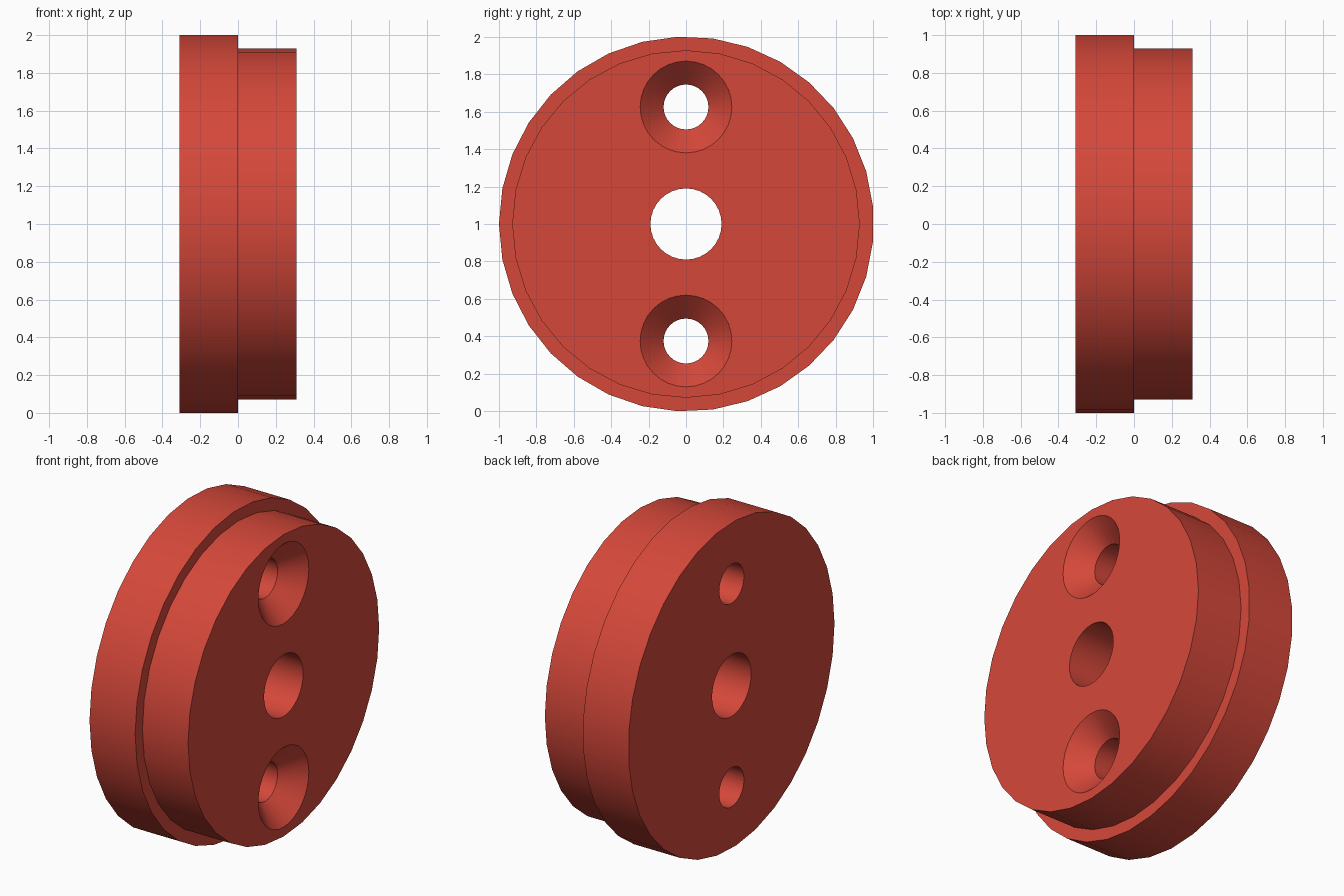
import bpy, bmesh, math

if "Cube" in bpy.data.objects:
    bpy.data.objects.remove(bpy.data.objects["Cube"])

red = bpy.data.materials.new("red")
red.diffuse_color = (0.665, 0.064, 0.042, 1)
red.use_nodes = True
red.node_tree.nodes["Principled BSDF"].inputs["Base Color"].default_value = red.diffuse_color


def turned(name, profile, sides, y=0.0, z=1.0):
    """Closed solid turned around the x axis from (x, radius) points."""
    bm = bmesh.new()
    rings = []
    for x, r in profile:
        ring = []
        for i in range(sides):
            a = math.pi + 2 * math.pi * i / sides
            ring.append(bm.verts.new((x, y + r * math.cos(a), z + r * math.sin(a))))
        rings.append(ring)
    for a, b in zip(rings, rings[1:]):
        for i in range(sides):
            j = (i + 1) % sides
            bm.faces.new((a[i], a[j], b[j], b[i]))
    bm.faces.new(rings[0])
    bm.faces.new(rings[-1])
    bmesh.ops.recalc_face_normals(bm, faces=bm.faces)
    mesh = bpy.data.meshes.new(name)
    bm.to_mesh(mesh)
    bm.free()
    mesh.materials.append(red)
    ob = bpy.data.objects.new(name, mesh)
    bpy.context.collection.objects.link(ob)
    return ob


def combine(target, tool, operation):
    """Apply a boolean and discard the tool object."""
    mod = target.modifiers.new(operation.lower(), 'BOOLEAN')
    mod.operation, mod.solver, mod.object = operation, 'EXACT', tool
    bpy.context.view_layer.objects.active = target
    bpy.ops.object.modifier_apply(modifier=mod.name)
    bpy.data.objects.remove(tool, do_unlink=True)


# Wide flange with the narrower boss
disc = turned("stepped_disc", [(-0.31, 1.001), (0, 1.001)], 33, y=0.002)
boss = turned("boss", [(-0.1, 0.928), (0.31, 0.928)], 32)
combine(disc, boss, 'UNION')

# Centre bore
combine(disc, turned("bore", [(-0.5, 0.19), (0.5, 0.19)], 32), 'DIFFERENCE')

# Countersunk screw holes, opening out on the boss face
for z in (0.375, 1.625):
    hole = turned("screw_hole", [(-0.5, 0.12), (0.185, 0.12), (0.36, 0.295)], 32, z=z)
    combine(disc, hole, 'DIFFERENCE')

disc.select_set(True)
bpy.context.view_layer.objects.active = disc
bpy.ops.object.shade_smooth_by_angle(angle=math.radians(30))
